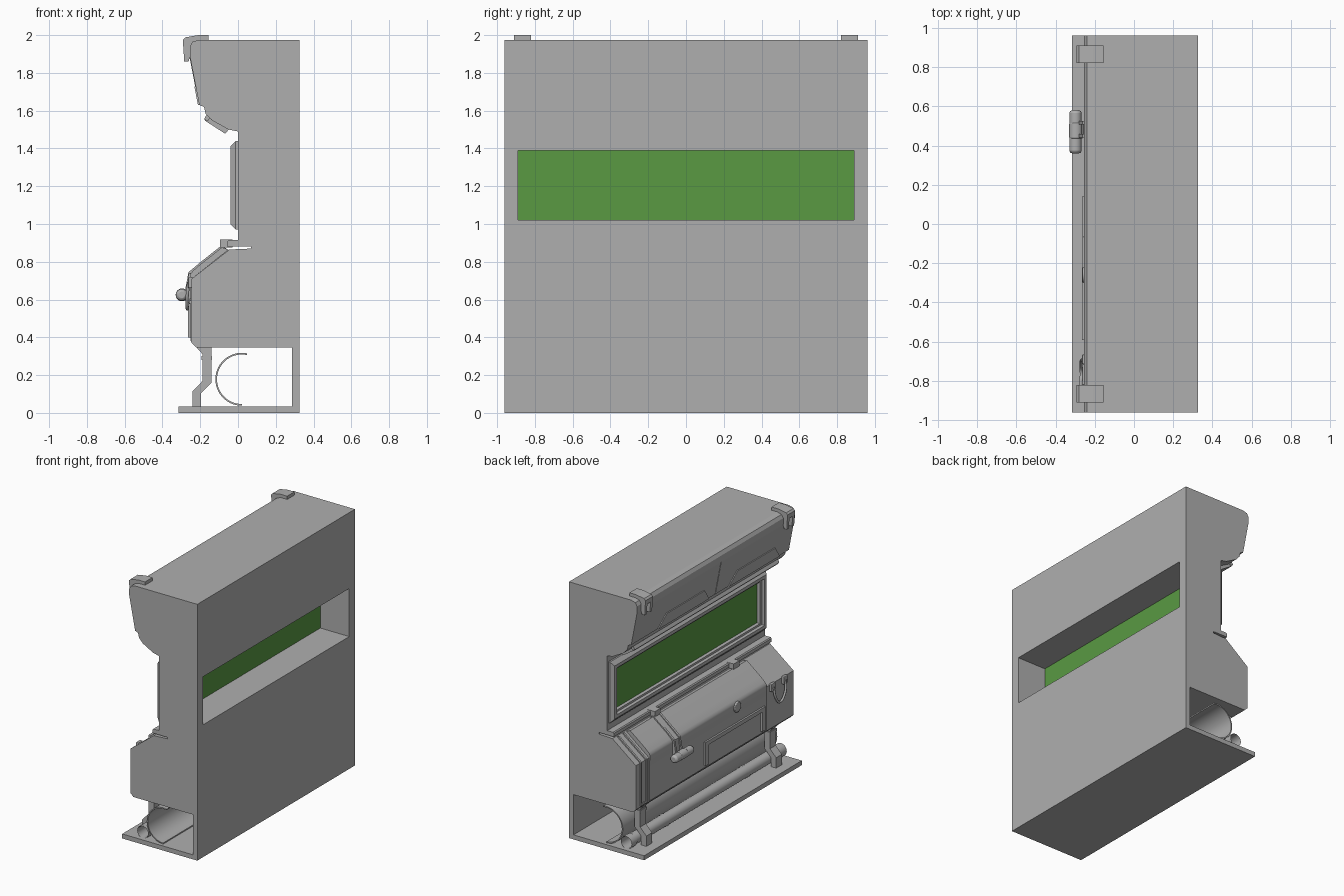
import bpy, bmesh, math
from mathutils import Vector, Matrix

if "Cube" in bpy.data.objects:
    bpy.data.objects.remove(bpy.data.objects["Cube"])

# Dark grey paint shared by all metal parts
grey = bpy.data.materials.new("dark_grey")
grey.diffuse_color = (0.43, 0.43, 0.43, 1)
grey.use_nodes = True
grey.node_tree.nodes["Principled BSDF"].inputs["Base Color"].default_value = grey.diffuse_color


def finish(name, bm, smooth=False, bevel=0.0):
    bmesh.ops.recalc_face_normals(bm, faces=bm.faces)
    me = bpy.data.meshes.new(name)
    bm.to_mesh(me)
    bm.free()
    me.materials.append(grey)
    ob = bpy.data.objects.new(name, me)
    bpy.context.collection.objects.link(ob)
    if bevel:
        m = ob.modifiers.new("bevel", 'BEVEL')
        m.width, m.segments = bevel, 2
        m.limit_method = 'ANGLE'
    if smooth:
        bpy.ops.object.select_all(action='DESELECT')
        ob.select_set(True)
        bpy.context.view_layer.objects.active = ob
        bpy.ops.object.shade_smooth_by_angle(angle=math.radians(35))
    return ob


def prism(name, pts, y0, y1, **kw):
    """Extrude an x-z profile along y."""
    bm = bmesh.new()
    f = bm.faces.new([bm.verts.new((x, y0, z)) for x, z in pts])
    r = bmesh.ops.extrude_face_region(bm, geom=[f])
    bmesh.ops.translate(bm, vec=(0, y1 - y0, 0),
                        verts=[v for v in r['geom'] if isinstance(v, bmesh.types.BMVert)])
    return finish(name, bm, **kw)


def box(name, x0, x1, y0, y1, z0, z1, **kw):
    return prism(name, [(x0, z0), (x1, z0), (x1, z1), (x0, z1)], y0, y1, **kw)


def rod(name, c, r, length, axis='Y', caps=True, seg=24, bevel=0.0):
    bm = bmesh.new()
    rot = Matrix.Rotation(math.pi / 2, 4, 'X' if axis == 'Y' else 'Y')
    bmesh.ops.create_cone(bm, cap_ends=caps, segments=seg, radius1=r, radius2=r, depth=length,
                          matrix=Matrix.Translation(c) @ rot)
    return finish(name, bm, smooth=True, bevel=bevel)


# Main wall body, one cross-section along the whole length
W = 0.96
body = prism("wall_body", [
    (0.325, 0), (0.325, 1.975), (-0.205, 1.975), (-0.24, 1.965), (-0.255, 1.94), (-0.255, 1.89),
    (-0.205, 1.63), (-0.18, 1.62), (-0.172, 1.585), (-0.14, 1.55), (-0.05, 1.5), (0, 1.49),
    (0, 0.915), (-0.05, 0.915), (-0.057, 0.908), (-0.057, 0.882), (0.07, 0.882), (0.07, 0.87),
    (-0.045, 0.865), (-0.245, 0.71), (-0.245, 0.37), (-0.22, 0.345), (0.287, 0.345),
    (0.287, 0.035), (-0.315, 0.035), (-0.315, 0)], -W, W)

# Window opening cut through the wall
cutter = box("window_cutter", -0.1, 0.5, -0.89, 0.89, 1.02, 1.39)
cutter.hide_render = True
m = body.modifiers.new("window", 'BOOLEAN')
m.operation, m.solver, m.object = 'DIFFERENCE', 'EXACT', cutter
bpy.context.view_layer.objects.active = body
bpy.ops.object.modifier_apply(modifier=m.name)
bpy.data.objects.remove(cutter)

# Green window pane
glass = box("window_glass", 0.0, 0.08, -0.889, 0.889, 1.021, 1.389)
green = bpy.data.materials.new("green_glass")
green.diffuse_color = (0.10, 0.32, 0.055, 1)
green.use_nodes = True
green.node_tree.nodes["Principled BSDF"].inputs["Base Color"].default_value = green.diffuse_color
glass.data.materials[0] = green

# Window frame lofted from rectangular loops
bm = bmesh.new()
loops = [(0.0, .945, .97, 1.44), (-.012, .945, .97, 1.44), (-.04, .925, 1.0, 1.41),
         (-.04, .90, 1.025, 1.385), (-.02, .895, 1.03, 1.38), (-.02, .87, 1.045, 1.365),
         (0.0, .865, 1.05, 1.36)]
rings = [[bm.verts.new((x, sy * y, z)) for sy, z in ((-1, a), (1, a), (1, b), (-1, b))]
         for x, y, a, b in loops]
for p, q in zip(rings, rings[1:]):
    for i in range(4):
        j = (i + 1) % 4
        bm.faces.new((p[i], p[j], q[j], q[i]))
finish("window_frame", bm)

# Console cover: thin on the front, thicker and rounded over the slope
prism("console_cover", [(-0.245, 0.375), (-0.251, 0.38), (-0.251, 0.69), (-0.254, 0.72), (-0.25, 0.738),
                        (-0.238, 0.752), (-0.205, 0.782), (-0.085, 0.876), (-0.05, 0.864), (-0.245, 0.71)],
      -0.62, 0.80, smooth=True)

# Raised frame of the front bay
for y in (0.12, -0.57):
    box("bay_post", -0.265, -0.245, y - 0.02, y + 0.02, 0.40, 0.58)
box("bay_top_rail", -0.265, -0.245, -0.55, 0.12, 0.55, 0.58)

# Narrow rails at the left end of the console
for y in (0.83, 0.895):
    prism("end_rail", [(-0.245, 0.38), (-0.252, 0.385), (-0.252, 0.714), (-0.06, 0.867), (-0.05, 0.861),
                       (-0.245, 0.71)], y, y + 0.015)
box("end_rail_foot", -0.252, -0.24, 0.83, 0.91, 0.38, 0.395)

# Lever strap and grip
for y in (0.44, 0.507):
    prism("lever_rail", [(-0.06, 0.87), (-0.09, 0.884), (-0.20, 0.797), (-0.262, 0.745), (-0.28, 0.65),
                         (-0.28, 0.60), (-0.255, 0.575), (-0.245, 0.71)], y, y + 0.018)
prism("lever_strap", [(-0.06, 0.87), (-0.088, 0.881), (-0.258, 0.738), (-0.272, 0.60), (-0.25, 0.59),
                      (-0.245, 0.71)], 0.45, 0.515)
rod("lever_grip", (-0.298, 0.47, 0.625), 0.031, 0.22, bevel=0.014)
rod("lever_collar", (-0.296, 0.475, 0.625), 0.034, 0.08, bevel=0.006)

# Round knob on the cover edge
rod("knob", (-0.248, -0.26, 0.70), 0.04, 0.03, axis='X', bevel=0.006)

# Hose loop with two sockets
for y in (-0.69, -0.84):
    box("hose_socket", -0.265, -0.24, y - 0.025, y + 0.025, 0.66, 0.72, bevel=0.006)
cu = bpy.data.curves.new("hose", 'CURVE')
cu.dimensions, cu.bevel_depth, cu.bevel_resolution = '3D', 0.009, 2
cu.use_fill_caps = True
cu.materials.append(grey)
sp = cu.splines.new('BEZIER')
path = [(-0.262, -0.69, 0.69), (-0.27, -0.71, 0.60), (-0.268, -0.765, 0.55),
        (-0.27, -0.82, 0.60), (-0.262, -0.84, 0.69)]
sp.bezier_points.add(len(path) - 1)
for bp, co in zip(sp.bezier_points, path):
    bp.co = co
    bp.handle_left_type = bp.handle_right_type = 'AUTO'
bpy.context.collection.objects.link(bpy.data.objects.new("hose", cu))

# Hinge blocks on the shelf edge
for y in (0.48, -0.48):
    box("shelf_hinge", -0.095, -0.03, y - 0.035, y + 0.035, 0.875, 0.917)

# Tilted light strip under the canopy
strip = [(-0.175, 1.547), (-0.155, 1.577), (-0.04, 1.51), (-0.068, 1.478)]
prism("light_strip", strip, -0.87, 0.87)
prism("light_strip_lip", [(-0.18, 1.555), (-0.165, 1.58), (-0.145, 1.567), (-0.16, 1.545)], -0.88, 0.88)

# Canopy trapezoid plates and seam
d = Vector((-0.05, 0, 0.26)).normalized()
n = Vector((-d.z, 0, d.x))
base = Vector((-0.205, 0, 1.63))
for yc in (0.33, -0.53):
    bm = bmesh.new()
    quad = [(-0.31, 0.0), (0.31, 0.0), (0.23, 0.10), (-0.23, 0.10)]
    lo = [bm.verts.new(base + d * h + Vector((0, yc + y, 0))) for y, h in quad]
    hi = [bm.verts.new(v.co + n * 0.007) for v in lo]
    bm.faces.new(lo)
    bm.faces.new(hi)
    for i in range(4):
        j = (i + 1) % 4
        bm.faces.new((lo[i], lo[j], hi[j], hi[i]))
    finish("canopy_plate", bm)
prism("canopy_seam", [(-0.2, 1.63), (-0.208, 1.63), (-0.258, 1.89), (-0.25, 1.89)], -0.07, -0.06)

for s in (-1, 1):
    # Top corner clamps with forked hook
    yc = 0.865 * s
    top = [(-0.155, 1.97), (-0.155, 2.0), (-0.21, 2.0), (-0.28, 1.988), (-0.292, 1.975),
           (-0.29, 1.94), (-0.25, 1.94), (-0.24, 1.965)]
    prism("clamp_top", top, yc - 0.045, yc + 0.045)
    for o in (-0.032, 0.032):
        prism("clamp_prong", [(-0.29, 1.95), (-0.285, 1.86), (-0.262, 1.86), (-0.25, 1.90),
                              (-0.25, 1.95)], yc + o - 0.013, yc + o + 0.013)
    # Pipe support legs
    yl = 0.79 * s
    prism("pipe_support", [(-0.22, 0.347), (-0.14, 0.347), (-0.14, 0.16), (-0.195, 0.105), (-0.195, 0.03),
                           (-0.24, 0.03), (-0.24, 0.115), (-0.187, 0.17), (-0.187, 0.31)],
          yl - 0.035, yl + 0.035)
    box("support_band", -0.192, -0.138, yl - 0.042, yl + 0.042, 0.28, 0.30)
    # Pipe collars
    rod("pipe_collar", (-0.152, 0.49 * s, 0.085), 0.047, 0.03, caps=False)
    rod("pipe_end_collar", (-0.152, 0.91 * s, 0.085), 0.049, 0.06, caps=False)

# Thin open pipe and large split pipe
rod("thin_pipe", (-0.152, 0, 0.085), 0.044, 1.88, caps=False)
arc = [math.radians(78 + 192 * i / 28) for i in range(29)]
ring = [(0.02 + 0.14 * math.cos(a), 0.178 + 0.14 * math.sin(a)) for a in arc]
ring += [(0.02 + 0.131 * math.cos(a), 0.178 + 0.131 * math.sin(a)) for a in reversed(arc)]
prism("split_pipe", ring, -0.94, 0.94, smooth=True)
